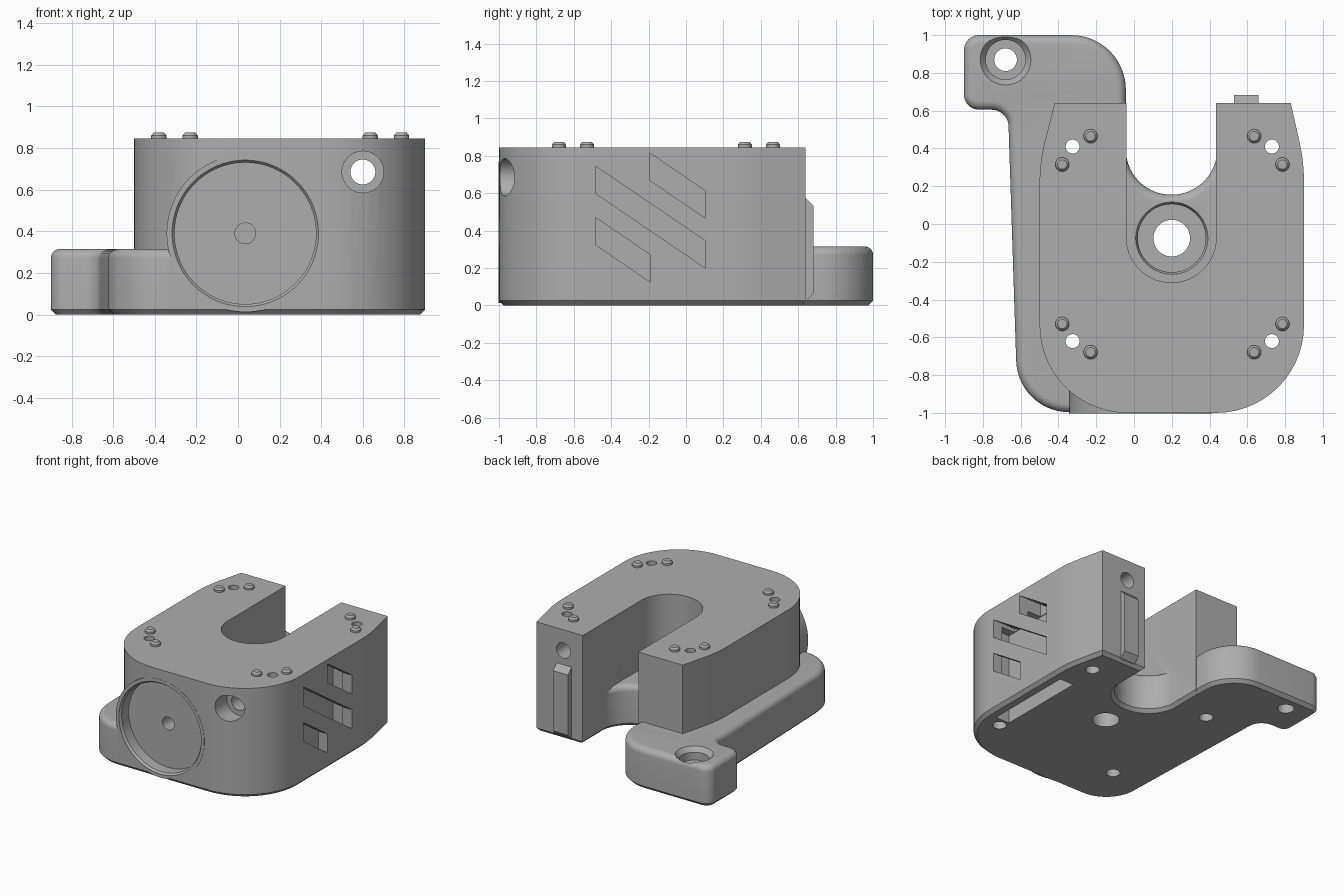
import bpy, bmesh, math
from mathutils import Vector, Matrix

old = bpy.data.objects.get("Cube")
if old:
    bpy.data.objects.remove(old, do_unlink=True)

grey = bpy.data.materials.new("plain grey")
grey.use_nodes = True
COLOR = (0.42, 0.42, 0.42, 1)
grey.diffuse_color = COLOR
grey.node_tree.nodes["Principled BSDF"].inputs["Base Color"].default_value = COLOR

TOP, SLAB = 0.845, 0.315
FACE_FRONT = Matrix.Rotation(math.pi / 2, 4, 'X')   # local z becomes -y
ALONG_X = Matrix(((0, 0, 1, 0), (1, 0, 0, 0), (0, 1, 0, 0), (0, 0, 0, 1)))


def make_object(name, bm):
    bmesh.ops.recalc_face_normals(bm, faces=bm.faces)
    mesh = bpy.data.meshes.new(name)
    bm.to_mesh(mesh)
    bm.free()
    mesh.materials.append(grey)
    ob = bpy.data.objects.new(name, mesh)
    bpy.context.collection.objects.link(ob)
    return ob


def rounded(corners, steps=14):
    """Outline from (x, y, radius) corners."""
    out = []
    for i, (x, y, r) in enumerate(corners):
        p = Vector((x, y))
        if not r:
            out.append(p)
            continue
        a = (Vector(corners[i - 1][:2]) - p).normalized()
        b = (Vector(corners[(i + 1) % len(corners)][:2]) - p).normalized()
        half = a.angle(b) / 2
        centre = p + (a + b).normalized() * (r / math.sin(half))
        start = p + a * (r / math.tan(half)) - centre
        end = p + b * (r / math.tan(half)) - centre
        turn = start.angle_signed(end)
        for k in range(steps + 1):
            out.append(centre + Matrix.Rotation(-turn * k / steps, 2) @ start)
    return out


def prism(bm, outline, low, high, matrix=Matrix(), top=0, bottom=0):
    """Extruded outline with a rounded top edge and a chamfered bottom edge."""
    lower = [bm.verts.new(matrix @ Vector((p[0], p[1], low))) for p in outline]
    upper = [bm.verts.new(matrix @ Vector((p[0], p[1], high))) for p in outline]
    caps = [bm.faces.new(lower[::-1]), bm.faces.new(upper)]
    n = len(outline)
    for i in range(n):
        j = (i + 1) % n
        bm.faces.new((lower[i], lower[j], upper[j], upper[i]))
    bmesh.ops.recalc_face_normals(bm, faces=bm.faces)
    edges = [list(c.edges) for c in caps]
    for group, size, seg in ((edges[0], bottom, 1), (edges[1], top, 6)):
        if size:
            bmesh.ops.bevel(bm, geom=group, offset=size, segments=seg,
                            profile=0.5, affect='EDGES')


def turned(bm, profile, place, turn=Matrix(), sides=48):
    """Round part from (radius, height) pairs."""
    m = Matrix.Translation(place) @ turn
    rings = []
    for r, h in profile:
        rings.append([bm.verts.new(m @ Vector((r * math.cos(t), r * math.sin(t), h)))
                      for t in (2 * math.pi * k / sides for k in range(sides))])
    bm.faces.new(rings[0][::-1])
    bm.faces.new(rings[-1])
    for a, b in zip(rings, rings[1:]):
        for k in range(sides):
            j = (k + 1) % sides
            bm.faces.new((a[k], a[j], b[j], b[k]))


def boolean(ob, other, operation):
    mod = ob.modifiers.new(operation, 'BOOLEAN')
    mod.object, mod.operation, mod.solver = other, operation, 'EXACT'
    bpy.context.view_layer.update()
    graph = bpy.context.evaluated_depsgraph_get()
    mesh = bpy.data.meshes.new_from_object(ob.evaluated_get(graph))
    ob.modifiers.clear()
    ob.data = mesh
    bpy.data.objects.remove(other, do_unlink=True)


# Tall U-shaped housing
bm = bmesh.new()
prism(bm, rounded([(-0.5, -1, 0.465), (0.9, -1, 0.465), (0.9, 0.33, 1), (0.83, 0.64, 0),
                   (0.435, 0.64, 0), (0.435, -0.31, 0.237), (-0.04, -0.31, 0.237),
                   (-0.04, 0.64, 0), (-0.42, 0.64, 0), (-0.5, 0.33, 1)]),
      0, TOP, bottom=0.025)
housing = make_object("housing", bm)

# Low base slab with the mounting arm
bm = bmesh.new()
prism(bm, rounded([(-0.043, 1, 0.29), (-0.9, 1, 0.08), (-0.9, 0.605, 0.08),
                   (-0.667, 0.605, 0.09), (-0.615, -0.996, 0.28), (0.6, -0.996, 0.3),
                   (0.6, 0.5, 0), (0.44, 0.5, 0), (0.44, 0.155, 0.24),
                   (-0.043, 0.155, 0.24)]),
      0, SLAB, top=0.045, bottom=0.025)
boolean(housing, make_object("base_slab", bm), 'UNION')

# Round front boss
bm = bmesh.new()
turned(bm, [(0.378, 0), (0.378, 0.302)], (0.035, -0.7, 0.39), FACE_FRONT, 96)
boolean(housing, make_object("front_boss", bm), 'UNION')

# Round recesses and drilled holes
bm = bmesh.new()
turned(bm, [(0.05, -0.12), (0.05, 0), (0.34, 0), (0.34, 0.085), (0.352, 0.1), (0.352, 0.2)],
       (0.035, -0.9, 0.39), FACE_FRONT, 96)
turned(bm, [(0.06, -1.6), (0.06, 0), (0.1, 0), (0.1, 0.3)], (0.6, -0.85, 0.685), FACE_FRONT)
turned(bm, [(0.097, -0.1), (0.097, 0.2), (0.18, 0.2), (0.18, 0.295), (0.2, 0.33), (0.2, 0.4)],
       (0.2, -0.075, 0))
turned(bm, [(0.06, -0.1), (0.06, 0.22), (0.105, 0.22), (0.105, 0.28), (0.135, 0.316),
            (0.135, 0.4)], (-0.68, 0.87, 0))
for x in (-0.325, 0.73):
    for y in (-0.62, 0.41):
        turned(bm, [(0.05, -0.1), (0.05, 0.1), (0.037, 0.1), (0.037, 1)], (x, y, 0), sides=32)
boolean(housing, make_object("hole_cutter", bm), 'DIFFERENCE')

# Slot open at the underside
bm = bmesh.new()
prism(bm, [(0.7, -0.55), (0.82, -0.55), (0.82, 0.16), (0.7, 0.16)], -0.1, 0.715)
boolean(housing, make_object("slot_cutter", bm), 'DIFFERENCE')

# Slanted side windows: start y, end y, upper z at start
bm = bmesh.new()
for y0, y1, z in ((-0.485, 0.105, 0.745), (-0.195, 0.105, 0.815), (-0.485, -0.19, 0.47)):
    drop = (y1 - y0) * 0.68
    prism(bm, [(y0, z), (y0, z - 0.145), (y1, z - 0.145 - drop), (y1, z - drop)],
          0.705, 1, ALONG_X)
boolean(housing, make_object("window_cutter", bm), 'DIFFERENCE')

# Rear rib
bm = bmesh.new()
prism(bm, [(0.6, 0.02), (0.64, 0.02), (0.683, 0.065), (0.683, 0.53), (0.64, 0.575), (0.6, 0.575)],
      0.53, 0.66, ALONG_X)
parts = [housing, make_object("rear_rib", bm)]

# Locating pins, two by each top hole
for i, (x, y) in enumerate((x, y) for x in (0, 1) for y in (0, 1)):
    for k in (0, 1):
        px = 0.203 + (1 if x else -1) * (0.583 if k else 0.433)
        py = -0.107 + (1 if y else -1) * (0.422 if k else 0.572)
        bm = bmesh.new()
        turned(bm, [(0.037, -0.02), (0.037, 0.015), (0.025, 0.029)], (px, py, TOP), sides=32)
        parts.append(make_object(f"locating_pin_{2 * i + k + 1}", bm))

# Smooth curved faces, keep edges sharp
bpy.ops.object.select_all(action='DESELECT')
for ob in parts:
    ob.select_set(True)
bpy.context.view_layer.objects.active = housing
bpy.ops.object.shade_smooth_by_angle(angle=math.radians(30))
